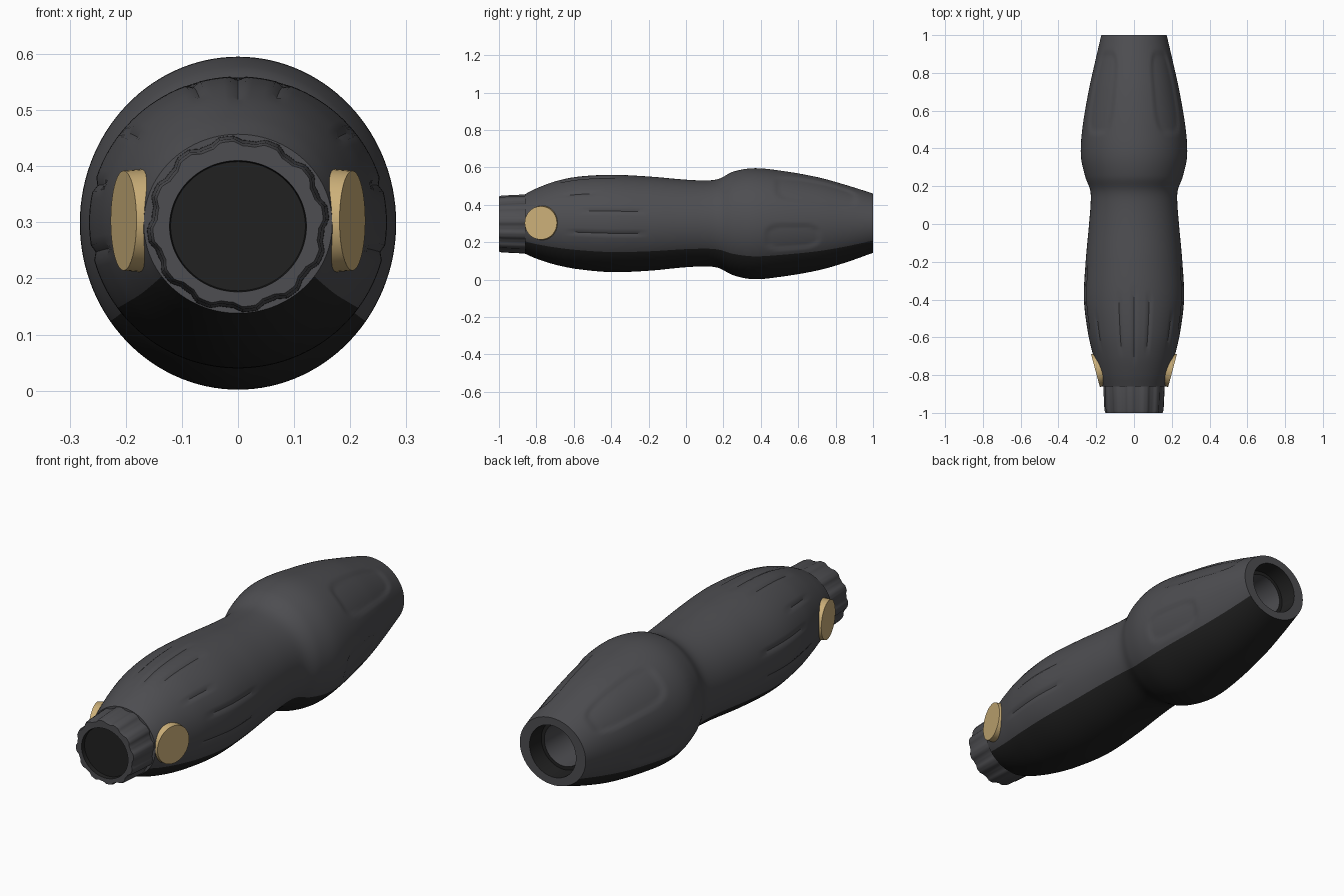
import bpy, bmesh, math
from mathutils import Matrix, Vector

if "Cube" in bpy.data.objects:
    bpy.data.objects.remove(bpy.data.objects["Cube"])


def mat(name, rgb):
    m = bpy.data.materials.new(name)
    m.diffuse_color = (*rgb, 1)
    m.use_nodes = True
    m.node_tree.nodes["Principled BSDF"].inputs["Base Color"].default_value = m.diffuse_color
    return m


GREY = mat("charcoal grey", (0.075, 0.075, 0.082))
BLACK = mat("near black", (0.015, 0.015, 0.015))
TAN = mat("brass tan", (0.60, 0.43, 0.19))

# Body stations: y, half width, bottom z, top z
STATIONS = [
    (-0.86, 0.168, 0.138, 0.457), (-0.80, 0.188, 0.112, 0.487),
    (-0.70, 0.215, 0.080, 0.525), (-0.58, 0.243, 0.056, 0.550),
    (-0.40, 0.265, 0.040, 0.560), (-0.20, 0.256, 0.047, 0.551),
    (0.00, 0.238, 0.066, 0.534), (0.12, 0.229, 0.070, 0.530),
    (0.18, 0.232, 0.060, 0.540), (0.25, 0.258, 0.024, 0.576),
    (0.36, 0.281, 0.002, 0.595), (0.50, 0.274, 0.014, 0.583),
    (0.70, 0.241, 0.048, 0.548), (0.85, 0.208, 0.090, 0.507),
    (1.00, 0.173, 0.143, 0.460)]
N = 120


def station(y):
    """Smooth cubic interpolation between the stations."""
    s = STATIONS
    i = max(k for k in range(len(s) - 1) if s[k][0] <= y + 1e-9)

    def slope(k, c):
        a, b = s[max(k - 1, 0)], s[min(k + 1, len(s) - 1)]
        return (b[c] - a[c]) / (b[0] - a[0])
    h = s[i + 1][0] - s[i][0]
    t = (y - s[i][0]) / h
    return [(2*t**3 - 3*t**2 + 1) * s[i][c] + (t**3 - 2*t*t + t) * h * slope(i, c)
            + (3*t*t - 2*t**3) * s[i+1][c] + (t**3 - t*t) * h * slope(i + 1, c)
            for c in (1, 2, 3)]


# Grip grooves: angle from the side, y start, y end (mirrored in x)
GROOVES = [(90, -0.75, -0.32), (72, -0.70, -0.35), (39, -0.68, -0.45),
           (15, -0.58, -0.20), (-12, -0.65, -0.20)]


def sink(deg, y):
    """Depth of grooves and scooped panels at a place on the body."""
    d = deg if deg <= 90 else 180 - deg
    depth = 0.0
    for g, y0, y1 in GROOVES:
        if abs(d - g) < 1.6 and y0 < y < y1:
            depth = 0.006 * min(1, (y - y0) / 0.06, (y1 - y) / 0.06)
    for mid, half, y0, y1 in ((45, 20, 0.47, 0.92), (-15, 14, 0.42, 0.72)):
        u, v = (d - mid) / half, (y - (y0 + y1) / 2) / ((y1 - y0) / 2)
        r = (u**4 + v**4) ** 0.25
        if r < 1:
            depth = max(depth, 0.007 * min(1, (1 - r) / 0.12))
    return depth


def finish(bm, name, mats, angle=35):
    bmesh.ops.recalc_face_normals(bm, faces=bm.faces)
    me = bpy.data.meshes.new(name)
    bm.to_mesh(me)
    bm.free()
    for m in mats:
        me.materials.append(m)
    ob = bpy.data.objects.new(name, me)
    bpy.context.collection.objects.link(ob)
    bpy.ops.object.select_all(action='DESELECT')
    ob.select_set(True)
    bpy.context.view_layer.objects.active = ob
    bpy.ops.object.shade_smooth_by_angle(angle=math.radians(angle))
    return ob


def loft(name, rings, mats, rule, cap=False):
    """Skin rings of points; rule(ring, segment) gives the material index."""
    bm = bmesh.new()
    vs = [[bm.verts.new(p) for p in ring] for ring in rings]
    n = len(vs[0])
    for i in range(len(vs) - 1):
        for j in range(n):
            k = (j + 1) % n
            f = bm.faces.new((vs[i][j], vs[i][k], vs[i+1][k], vs[i+1][j]))
            f.material_index = rule(i, j)
    if cap:
        bm.faces.new(vs[-1]).material_index = rule(len(vs) - 1, 0)
    return finish(bm, name, mats)


def circle(y, rx, rz, zc):
    return [(rx * math.cos(a), y, zc + rz * math.sin(a))
            for a in (2 * math.pi * j / N for j in range(N))]


def body_ring(y):
    w, lo, hi = station(y)
    ring = []
    for j in range(N):
        a = 2 * math.pi * j / N
        deg = (math.degrees(a) + 90) % 360 - 90
        s = sink(deg, y)
        ring.append(((w - s) * math.cos(a), y,
                     (lo + hi) / 2 + ((hi - lo) / 2 - s) * math.sin(a)))
    return ring


# Body shell with black underside, back rim and stepped rear bore
M = 130
rings = [body_ring(-0.86 + 1.86 * i / M) for i in range(M + 1)]
rings.insert(0, circle(-0.86, 0.13, 0.13, 0.295))
for y, r in ((1.0, 0.122), (0.92, 0.116), (0.92, 0.10), (0.70, 0.095)):
    rings.append(circle(y, r, r, 0.302))


def body_rule(i, j):
    if i > M:
        return 1 if i in (M + 2, M + 3) else 0
    deg = 360 * (j + 0.5) / N
    return 1 if i > 0 and 216 < deg < 324 else 0


loft("grip_body", rings, [GREY, BLACK], body_rule, cap=True)


# Ribbed front collar with dark plugged bore
def collar_ring(y, r):
    ring = []
    for j in range(N):
        a = 2 * math.pi * j / N
        q = r + 0.004 * max(-1, min(1, 2.5 * math.sin(12 * a)))
        ring.append((q * math.cos(a), y, 0.297 + 0.97 * q * math.sin(a)))
    return ring


loft("front_collar",
     [collar_ring(-0.84, 0.159), collar_ring(-0.88, 0.158),
      collar_ring(-0.985, 0.153), collar_ring(-1.0, 0.148),
      circle(-1.0, 0.122, 0.117, 0.293), circle(-0.98, 0.12, 0.115, 0.293)],
     [GREY, BLACK], lambda i, j: 1 if i >= 4 else 0, cap=True)

# Round side buttons, tilted to follow the taper
for side, label in ((1, "right"), (-1, "left")):
    bm = bmesh.new()
    bmesh.ops.create_cone(bm, cap_ends=True, segments=40, radius1=0.092,
                          radius2=0.089, depth=0.035)
    turn = Matrix.Rotation(side * math.radians(-15), 4, 'Z') @ \
        Matrix.Rotation(side * math.pi / 2, 4, 'Y')
    place = Matrix.Translation(Vector((side * 0.187, -0.772, 0.303)))
    bmesh.ops.transform(bm, matrix=place @ turn, verts=bm.verts)
    finish(bm, label + "_button", [TAN])
